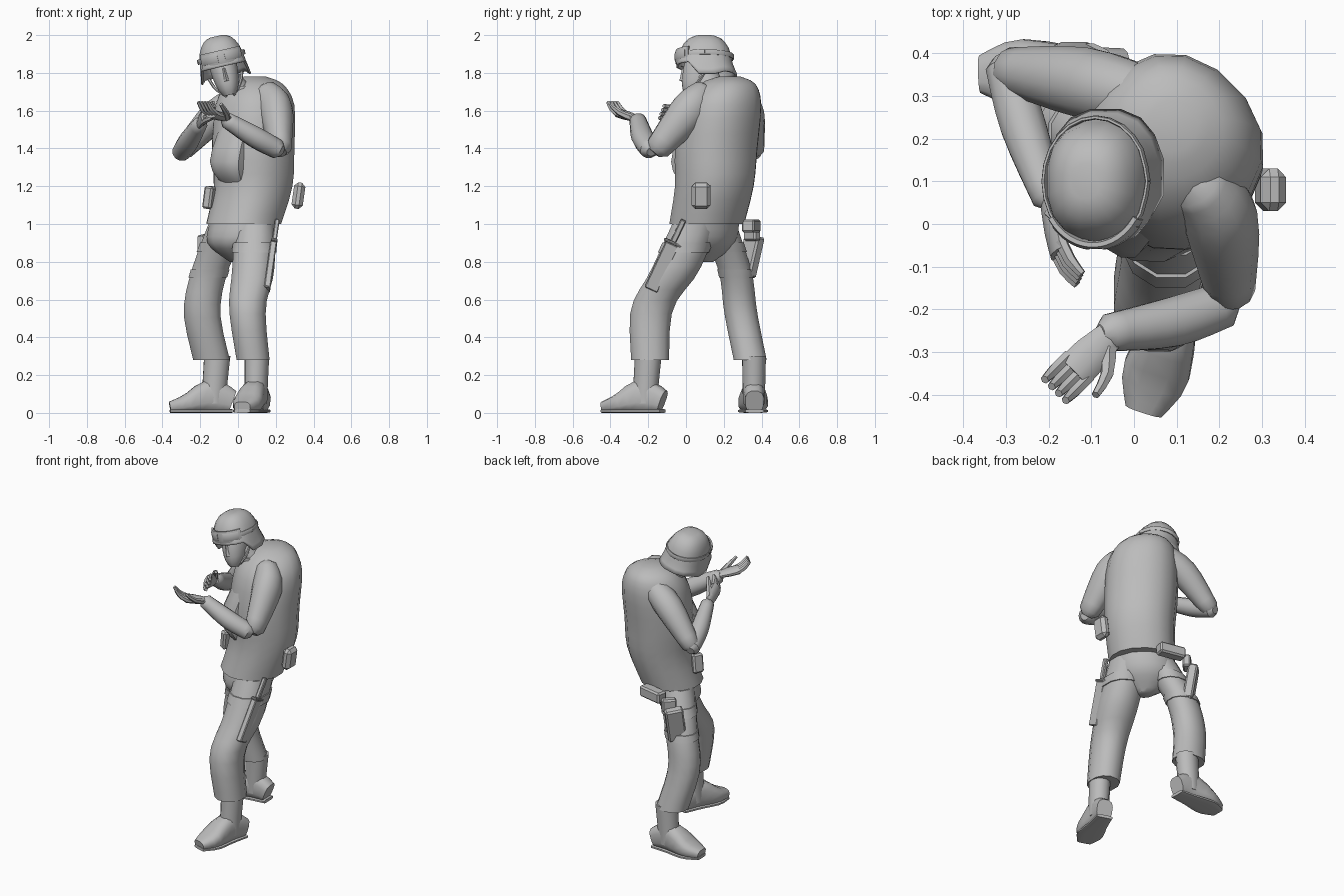
import bpy, bmesh, math
from mathutils import Vector, Matrix

if "Cube" in bpy.data.objects:
    bpy.data.objects.remove(bpy.data.objects["Cube"])

UP = Vector((0, 0, 1))
COLOUR = (0.5, 0.5, 0.5, 1)
grey = bpy.data.materials.new("plain grey")
grey.use_nodes = True
grey.diffuse_color = COLOUR
grey.node_tree.nodes["Principled BSDF"].inputs["Base Color"].default_value = COLOUR


def finish(bm, name, matrix, angle):
    bmesh.ops.recalc_face_normals(bm, faces=bm.faces)
    mesh = bpy.data.meshes.new(name)
    bm.to_mesh(mesh)
    bm.free()
    mesh.transform(matrix)
    mesh.materials.append(grey)
    part = bpy.data.objects.new(name, mesh)
    bpy.context.collection.objects.link(part)
    bpy.ops.object.select_all(action='DESELECT')
    part.select_set(True)
    bpy.context.view_layer.objects.active = part
    bpy.ops.object.shade_smooth_by_angle(angle=math.radians(angle))
    return part


def blend(points, t):
    """Smooth curve through a few control points, with t running over the whole path."""
    last = len(points) - 1
    i = min(int(t * last), last - 1)
    f = t * last - i
    before, start, end, after = (points[min(max(i + k, 0), last)] for k in (-1, 0, 1, 2))
    return [b + f / 2 * (c - a + f * (2 * a - 5 * b + 4 * c - d + f * (3 * (b - c) + d - a)))
            for a, b, c, d in zip(before, start, end, after)]


def loft(name, points, ratio=1, steps=8, sides=12, yaw=None, power=2, matrix=Matrix(),
         rounded=False, open_base=False, span=(0, 1), grow=1):
    """Skin oval rings along points (x, y, z, half width[, half depth]).
    Rings stay level when yaw is given, otherwise they stand across the path."""
    rows = [blend(points, span[0] + (span[1] - span[0]) * i / steps) for i in range(steps + 1)]
    stations = []
    for i, row in enumerate(rows):
        ahead, behind = rows[min(i + 1, steps)], rows[max(i - 1, 0)]
        along = (Vector(ahead[:3]) - Vector(behind[:3])).normalized()
        if yaw is None:
            u = along.cross(UP).normalized()
            v = u.cross(along)
        else:
            u = Matrix.Rotation(math.radians(yaw), 3, 'Z') @ Vector((1, 0, 0))
            v = UP.cross(u)
        wide = row[3] * grow
        deep = row[4] * grow if len(row) > 4 else wide * ratio
        centre = Vector(row[:3])
        stations.append((centre, u * wide, v * deep))
        if rounded and i in (0, steps):
            tip = centre + along * wide * (0.5 if i else -0.5)
            stations.insert(len(stations) if i else 0, (tip, u * wide / 2, v * deep / 2))

    bm = bmesh.new()
    rings = []
    for centre, u, v in stations:
        ring = []
        for k in range(sides):
            a = math.tau * (k + 0.5) / sides
            c, s = (math.copysign(abs(w) ** (2 / power), w) for w in (math.cos(a), math.sin(a)))
            ring.append(bm.verts.new(centre + u * c + v * s))
        rings.append(ring)
    for low, high in zip(rings, rings[1:]):
        for k in range(sides):
            n = (k + 1) % sides
            bm.faces.new((low[k], low[n], high[n], high[k]))
    bm.faces.new(rings[-1])
    if not open_base:
        bm.faces.new(rings[0])
    return finish(bm, name, matrix, angle=40)


def box(name, centre, size, rotation, bevel=0.01):
    bm = bmesh.new()
    bmesh.ops.create_cube(bm, size=1, matrix=Matrix.Diagonal((*size, 1)))
    bmesh.ops.bevel(bm, geom=bm.edges[:], offset=bevel, segments=1, affect='EDGES')
    place = Matrix.Translation(centre)
    for degrees, axis in zip(reversed(rotation), "ZYX"):
        place = place @ Matrix.Rotation(math.radians(degrees), 4, axis)
    return finish(bm, name, place, angle=25)


# Torso, turned towards its right hand side
TURN = -45
loft("vest", [(.03, .11, 1, .2), (.08, .15, 1.2, .21), (.08, .16, 1.4, .22),
              (.09, .19, 1.63, .21), (.09, .22, 1.74, .15), (.09, .23, 1.78, .06)],
     ratio=.95, steps=15, sides=16, yaw=TURN, power=2.2)
loft("vest_front_flap", [(0, .05, 1.18, .06), (-.06, .01, 1.33, .11), (.02, .08, 1.62, .09)],
     ratio=.5, yaw=TURN, power=2.5)
loft("pelvis", [(0, .1, .8, .05), (0, .1, .9, .18), (.03, .11, 1.03, .19)],
     ratio=.8, yaw=TURN)
loft("neck", [(.05, .18, 1.64, .09), (-.07, .1, 1.82, .06)], yaw=0)
loft("collar", [(.05, .18, 1.66, .12), (0, .14, 1.73, .08)], yaw=0, steps=2)

# Trouser legs, with straps that follow the thighs
LEFT_LEG = [(.09, .05, 1, .11), (.08, -.06, .75, .115), (.05, -.18, .55, .1), (.08, -.19, .28, .09)]
RIGHT_LEG = [(-.05, .17, 1, .11), (-.15, .26, .75, .1), (-.19, .29, .53, .1), (-.14, .34, .28, .1)]


def leg(name, path, ratio, strap_places):
    loft(name, path, ratio, steps=10, yaw=0, power=2.2)
    for place in strap_places:
        loft(name + "_strap", path, ratio, steps=2, yaw=0, power=2.2,
             span=(place, place + .06), grow=1.06)


leg("left_leg", LEFT_LEG, 1.15, (.15,))
leg("right_leg", RIGHT_LEG, .9, (.15, .32))

# Boots: each foot lies along local -y, resting on the ground
FOOT = [(.08, .05, .06), (-.03, .06, .09), (-.16, .08, .05), (-.25, .045, .03)]


def boot(name, x, y, turn):
    place = Matrix.Translation((x, y, 0)) @ Matrix.Rotation(math.radians(turn), 4, 'Z')
    loft(name + "_foot", [(0, along, tall, wide, tall) for along, wide, tall in FOOT],
         power=2.8, matrix=place)
    loft(name + "_sole", [(0, along, .01, wide, .01) for along, wide, tall in FOOT],
         power=4, matrix=place)
    loft(name + "_shaft", [(0, -.02, .05, .06), (0, -.01, .18, .062), (0, 0, .3, .065)],
         1.1, yaw=0, matrix=place)


boot("left_boot", .1, -.2, -18)
boot("right_boot", -.11, .36, -88)

# Arms, with the shoulders sunk into the vest
loft("left_upper_arm", [(.14, .1, 1.69, .07), (.2, .02, 1.6, .09), (.225, -.15, 1.4, .06)],
     ratio=1.15, rounded=True)
loft("left_forearm", [(.21, -.19, 1.395, .055), (.09, -.23, 1.46, .06), (-.06, -.255, 1.55, .045)],
     ratio=.95, rounded=True)
loft("right_upper_arm", [(.05, .29, 1.68, .07), (-.11, .33, 1.58, .085), (-.29, .36, 1.39, .055)],
     rounded=True)
loft("right_forearm", [(-.3, .37, 1.38, .05), (-.26, .23, 1.44, .055), (-.2, .06, 1.53, .04)],
     rounded=True)


# Hands: local x runs to the fingers, y to the thumb, z across the palm
def hand(name, wrist, forward, thumb, curl):
    x = Vector(forward).normalized()
    z = x.cross(Vector(thumb)).normalized()
    axes = Matrix((x, z.cross(x), z)).transposed().to_4x4()
    place = Matrix.Translation(wrist) @ axes
    loft(name + "_palm", [(-.03, 0, 0, .03), (.06, 0, 0, .046), (.12, 0, 0, .046)],
         ratio=.5, steps=4, matrix=place)
    for i in range(4):
        y = .034 - .023 * i
        loft(name + "_finger", [(.1, y, 0, .015), (.15, y, curl / 3, .015), (.19, y, curl, .01)],
             steps=4, sides=6, matrix=place)
    loft(name + "_thumb", [(.02, .02, 0, .02), (.07, .06, curl / 3, .016), (.13, .075, curl, .01)],
         steps=4, sides=6, matrix=place)


hand("left_hand", (-.06, -.265, 1.56), forward=(-.7, -.7, .2), thumb=(.7, -.7, 0), curl=.05)
hand("right_hand", (-.2, .04, 1.54), forward=(.25, -1, .35), thumb=(.2, .3, 1), curl=-.03)

# Head, leaning to its right hand side
LEAN = Matrix.Translation((-.08, .1, 1.845)) @ Matrix.Rotation(math.radians(-13), 4, 'Y')
loft("head", [(0, -.06, -.165, .035), (0, -.04, -.11, .062), (0, -.01, 0, .075), (0, 0, .1, .05)],
     ratio=1.35, yaw=0, power=2.2, matrix=LEAN)
loft("nose", [(0, -.105, -.09, .016), (0, -.105, -.02, .008)],
     ratio=1.9, steps=2, sides=6, yaw=0, matrix=LEAN)
loft("mouth", [(0, -.09, -.12, .022), (0, -.09, -.11, .022)],
     steps=1, sides=8, yaw=0, matrix=LEAN)

# Helmet: rim raised over the brow and lowered over the ears
helmet = loft("helmet", [(0, .01, -.06, .138), (0, 0, 0, .126), (0, 0, .08, .11),
                         (0, 0, .135, .075), (0, 0, .153, .035)],
              ratio=1.18, sides=16, yaw=0, power=2.4, open_base=True)
BROW = .04
for vert in helmet.data.vertices:
    if vert.co.z < BROW and vert.co.y < .07:
        vert.co.z = BROW + (vert.co.z - BROW) * (.5 if vert.co.y < -.07 else 1.2)
helmet.data.transform(LEAN)
helmet.modifiers.new("shell thickness", 'SOLIDIFY').thickness = .01


def head_band(name, start, end, lift, thick, tall):
    """Band that follows the oval of the helmet between two angles."""
    path = []
    for i in range(13):
        a = math.radians(start + (end - start) * i / 12)
        path.append(((.12 + lift) * math.cos(a), (.145 + lift) * math.sin(a), BROW, thick, tall))
    loft(name, path, steps=24, sides=8, power=3, matrix=LEAN)


head_band("goggle_strap", 0, 360, lift=.005, thick=.005, tall=.014)
head_band("goggle_frame", 215, 325, lift=.004, thick=.01, tall=.038)
for side, label in ((-1, "right"), (1, "left")):
    head_band(label + "_goggle_lens", 270 + side * 8, 270 + side * 48,
              lift=.005, thick=.012, tall=.028)
    loft(label + "_chin_strap", [(side * .09, 0, -.06, .008), (side * .066, -.04, -.12, .008),
                                 (side * .02, -.08, -.17, .008)], sides=6, matrix=LEAN)

# Belt and thigh gear
box("left_hip_pouch", (.32, .08, 1.15), (.06, .1, .14), (0, 8, 0), bevel=.02)
box("right_front_pouch", (-.15, .1, 1.14), (.05, .07, .12), (0, 8, -25))
box("rear_belt_pouch", (0, .345, .99), (.17, .07, .07), (0, 0, -12))
box("holster", (-.16, .34, .83), (.11, .06, .22), (-10, 8, 45))
box("holster_flap", (-.12, .35, .95), (.09, .05, .08), (0, 0, 45))

# Knife parts share one slanted axis on the left thigh
KNIFE_TILT = (-25, 8, 0)
KNIFE = Vector((.19, -.07, .9))
KNIFE_AXIS = Vector((.14, .42, .9))
for part, offset, size in (("sheath", -.14, (.035, .075, .27)), ("guard", 0, (.035, .1, .015)),
                           ("handle", .07, (.025, .03, .13))):
    box("knife_" + part, KNIFE + KNIFE_AXIS * offset, size, KNIFE_TILT, bevel=.005)
